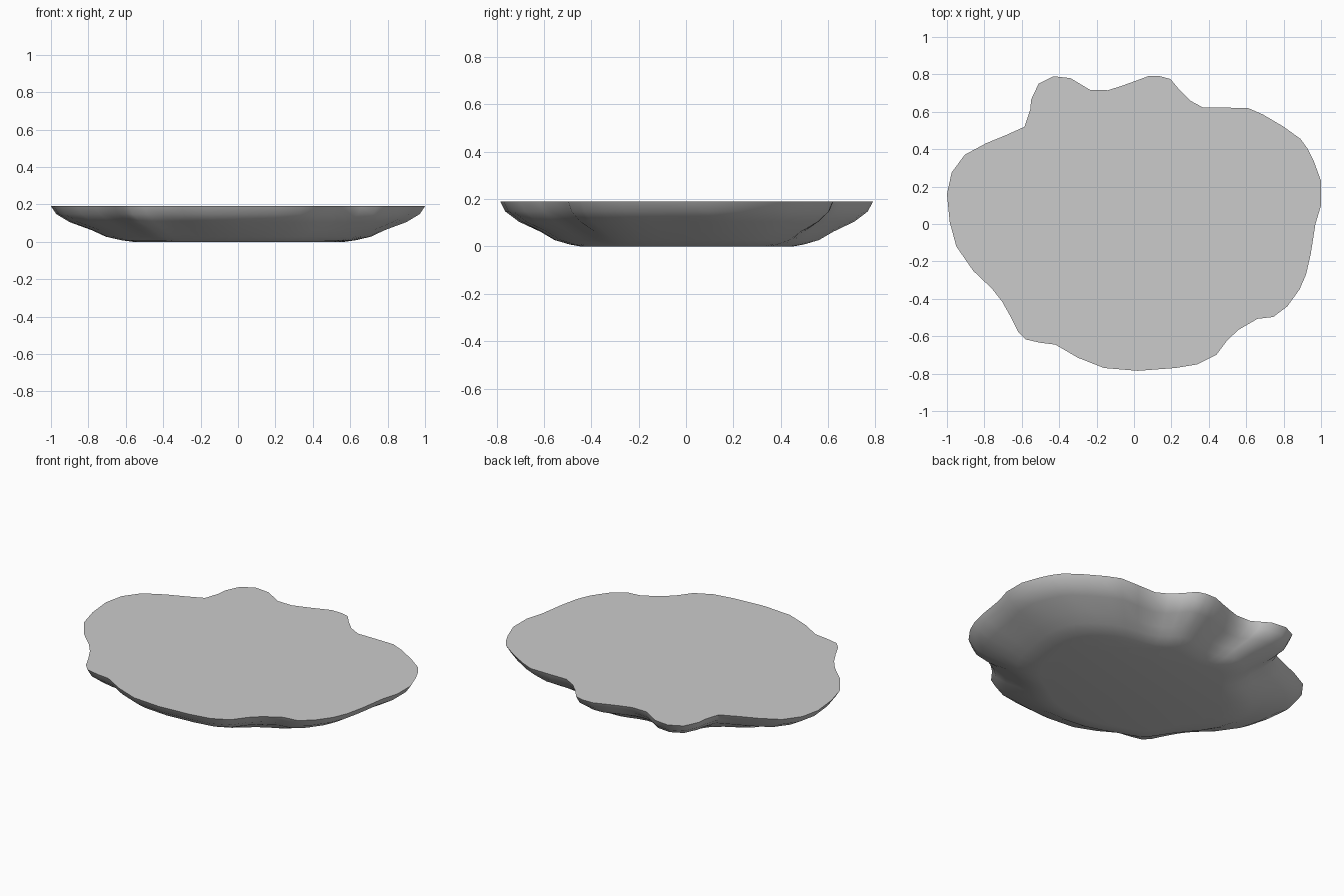
import bpy, bmesh, math
from mathutils import Vector

if "Cube" in bpy.data.objects:
    bpy.data.objects.remove(bpy.data.objects["Cube"])

# Rim outline seen from above, counter-clockwise from the right
OUTLINE = [
    (1.0, .10), (1.0, .23), (.96, .34), (.93, .40), (.89, .455), (.80, .52),
    (.69, .585), (.61, .62), (.49, .622), (.37, .622), (.30, .66), (.245, .715),
    (.195, .775), (.14, .79), (.075, .79), (0, .762), (-.07, .737), (-.14, .715),
    (-.235, .717), (-.29, .75), (-.34, .78), (-.43, .79), (-.51, .75), (-.55, .665),
    (-.555, .61), (-.585, .52), (-.685, .475), (-.79, .432), (-.905, .37),
    (-.975, .275), (-1.0, .16), (-.985, .01), (-.95, -.12), (-.86, -.25),
    (-.76, -.345), (-.705, -.415), (-.66, -.495), (-.62, -.575), (-.58, -.617),
    (-.50, -.635), (-.42, -.645), (-.30, -.715), (-.16, -.77), (.02, -.785),
    (.22, -.77), (.34, -.75), (.44, -.70), (.50, -.62), (.56, -.565), (.66, -.507),
    (.745, -.497), (.82, -.44), (.885, -.35), (.92, -.27), (.945, -.16), (.97, 0),
]
# Height, scale and amount of smoothing of each ring from rim to base
RINGS = [(.19, 1, 0), (.148, .972, 0), (.105, .90, 0), (.062, .79, 1),
         (.027, .72, 2), (.008, .64, 3), (0, .585, 4)]


def smoothed(points, passes):
    for _ in range(passes):
        n = len(points)
        points = [points[i] * .5 + (points[i - 1] + points[(i + 1) % n]) * .25
                  for i in range(n)]
    return points


# Rock slab: flat top, irregular rounded underside, flat base
bm = bmesh.new()
rim = [Vector(p) for p in OUTLINE]
loops = []
for z, scale, passes in RINGS:
    loops.append([bm.verts.new((p.x * scale, p.y * scale, z))
                  for p in smoothed(rim, passes)])
n = len(rim)
for upper, lower in zip(loops, loops[1:]):
    for i in range(n):
        j = (i + 1) % n
        bm.faces.new((upper[i], lower[i], lower[j], upper[j]))
bm.faces.new(loops[0])
bm.faces.new(loops[-1][::-1])
bmesh.ops.recalc_face_normals(bm, faces=bm.faces)

mesh = bpy.data.meshes.new("rock_slab")
bm.to_mesh(mesh)
bm.free()
slab = bpy.data.objects.new("rock_slab", mesh)
bpy.context.collection.objects.link(slab)
bpy.context.view_layer.objects.active = slab
slab.select_set(True)
bpy.ops.object.shade_smooth_by_angle(angle=math.radians(40))
